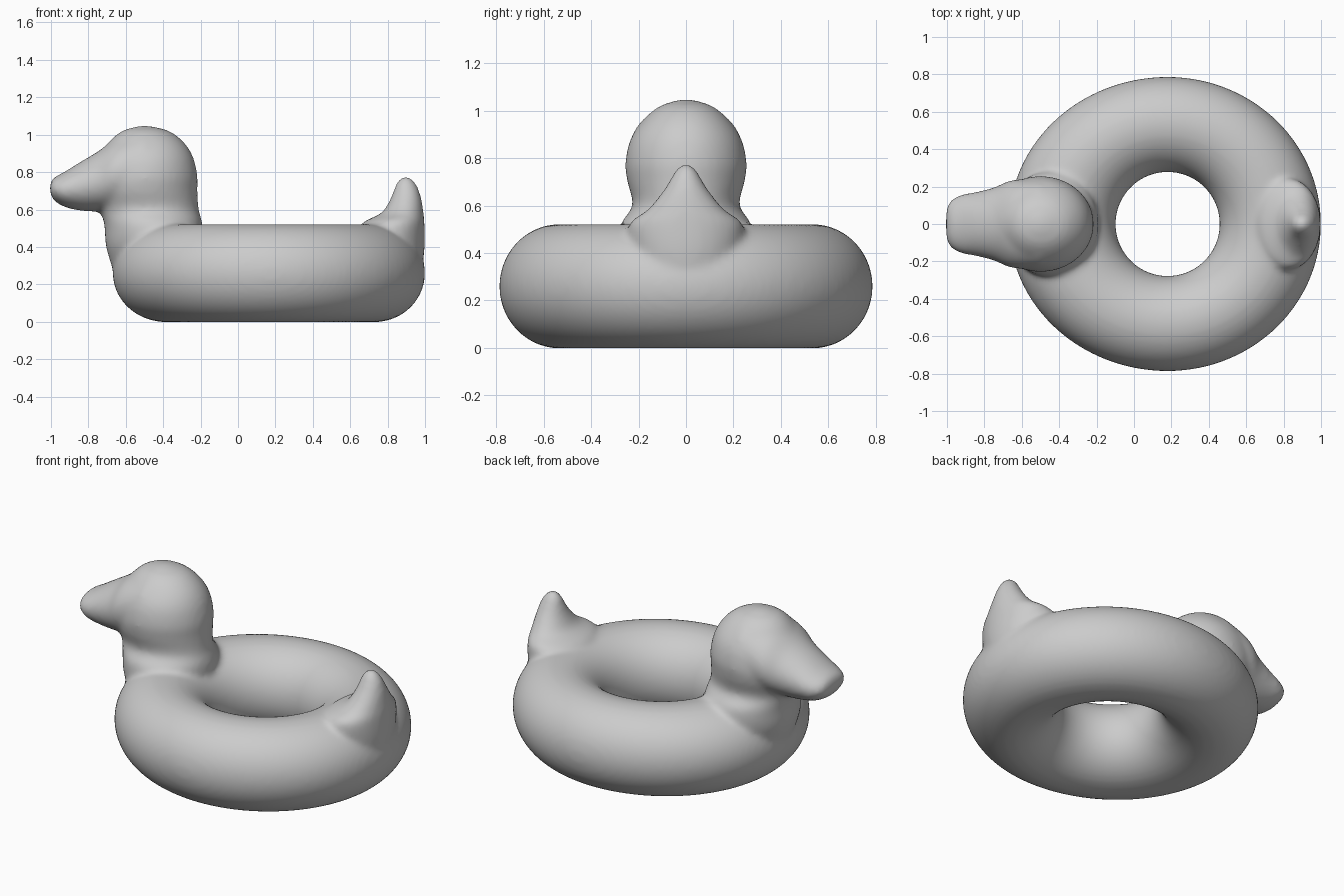
import bpy, bmesh
from math import sin, cos, tau, sqrt

cube = bpy.data.objects.get("Cube")
if cube:
    bpy.data.objects.remove(cube)

grey = bpy.data.materials.new("plain_grey")
grey.use_nodes = True
colour = (0.6, 0.6, 0.6, 1)
grey.diffuse_color = colour
grey.node_tree.nodes["Principled BSDF"].inputs["Base Color"].default_value = colour

bm = bmesh.new()
SIDES = 48


def bridge(rings, closed=False):
    """Skin a list of vertex rings, capping the ends unless closed."""
    pairs = list(zip(rings, rings[1:] + rings[:1]))
    for a, b in pairs if closed else pairs[:-1]:
        n = len(a)
        for i in range(n):
            j = (i + 1) % n
            bm.faces.new((a[i], a[j], b[j], b[i]))
    if not closed:
        bm.faces.new(rings[0][::-1])
        bm.faces.new(rings[-1])


def refine(rows, steps=6):
    """Smoothly interpolate between the section rows."""
    out = []
    for i in range(len(rows) - 1):
        p = rows[max(i - 1, 0)], rows[i], rows[i + 1], rows[min(i + 2, len(rows) - 1)]
        for k in range(steps):
            t = k / steps
            out.append([b + t * ((c - a) / 2 + t * (a - 2.5 * b + 2 * c - d / 2
                        + t * (1.5 * (b - c) + (d - a) / 2)))
                        for a, b, c, d in zip(*p)])
    return out + [rows[-1]]


def loft(rows, along_x=False):
    """Elliptical sections: position, low edge, high edge, half width in y."""
    rings = []
    for pos, low, high, ry in refine(rows):
        ring = []
        for i in range(SIDES):
            a = tau * i / SIDES
            u = (low + high) / 2 + (high - low) / 2 * cos(a)
            y = ry * sin(a)
            ring.append(bm.verts.new((pos, y, u) if along_x else (u, y, pos)))
        rings.append(ring)
    bridge(rings)


# Ring body: round hole, slightly egg-shaped outside
rings = []
for i in range(96):
    a = tau * i / 96
    length = 0.82 if cos(a) > 0 else 0.85
    outer = 1 / sqrt((cos(a) / length) ** 2 + (sin(a) / 0.787) ** 2)
    mid, half = (outer + 0.278) / 2, (outer - 0.278) / 2
    ring = []
    for k in range(SIDES):
        b = tau * k / SIDES
        r = mid + half * cos(b)
        ring.append(bm.verts.new((0.18 + r * cos(a), r * sin(a), 0.26 + 0.262 * sin(b))))
    rings.append(ring)
bridge(rings, closed=True)

# Neck and head
loft([(0.25, -0.66, -0.2, 0.2), (0.4, -0.705, -0.19, 0.27), (0.52, -0.715, -0.19, 0.275),
      (0.6, -0.74, -0.21, 0.225), (0.7, -0.78, -0.217, 0.247), (0.78, -0.78, -0.217, 0.256),
      (0.88, -0.75, -0.24, 0.234), (0.96, -0.69, -0.29, 0.18),
      (1.02, -0.62, -0.37, 0.11), (1.048, -0.52, -0.48, 0.02)])

# Beak
loft([(-0.5, 0.62, 1.04, 0.24), (-0.65, 0.6, 0.98, 0.235), (-0.75, 0.59, 0.91, 0.195),
      (-0.85, 0.595, 0.85, 0.17), (-0.93, 0.615, 0.8, 0.155),
      (-0.985, 0.65, 0.77, 0.12), (-1.005, 0.69, 0.74, 0.07)], along_x=True)

# Upturned tail
loft([(0.25, 0.7, 0.98, 0.18), (0.4, 0.66, 0.998, 0.23), (0.52, 0.66, 0.997, 0.24),
      (0.58, 0.765, 0.992, 0.165), (0.65, 0.812, 0.982, 0.105),
      (0.71, 0.835, 0.965, 0.067), (0.755, 0.855, 0.94, 0.04), (0.775, 0.88, 0.915, 0.015)])

bmesh.ops.recalc_face_normals(bm, faces=bm.faces[:])
mesh = bpy.data.meshes.new("duck_float")
bm.to_mesh(mesh)
bm.free()
mesh.materials.append(grey)
duck = bpy.data.objects.new("duck_float", mesh)
bpy.context.collection.objects.link(duck)

# Fuse the parts into one soft skin
fuse = duck.modifiers.new("fuse", "REMESH")
fuse.mode = "VOXEL"
fuse.voxel_size = 0.016
fuse.use_smooth_shade = True
soften = duck.modifiers.new("soften", "SMOOTH")
soften.factor = 0.5
soften.iterations = 10
